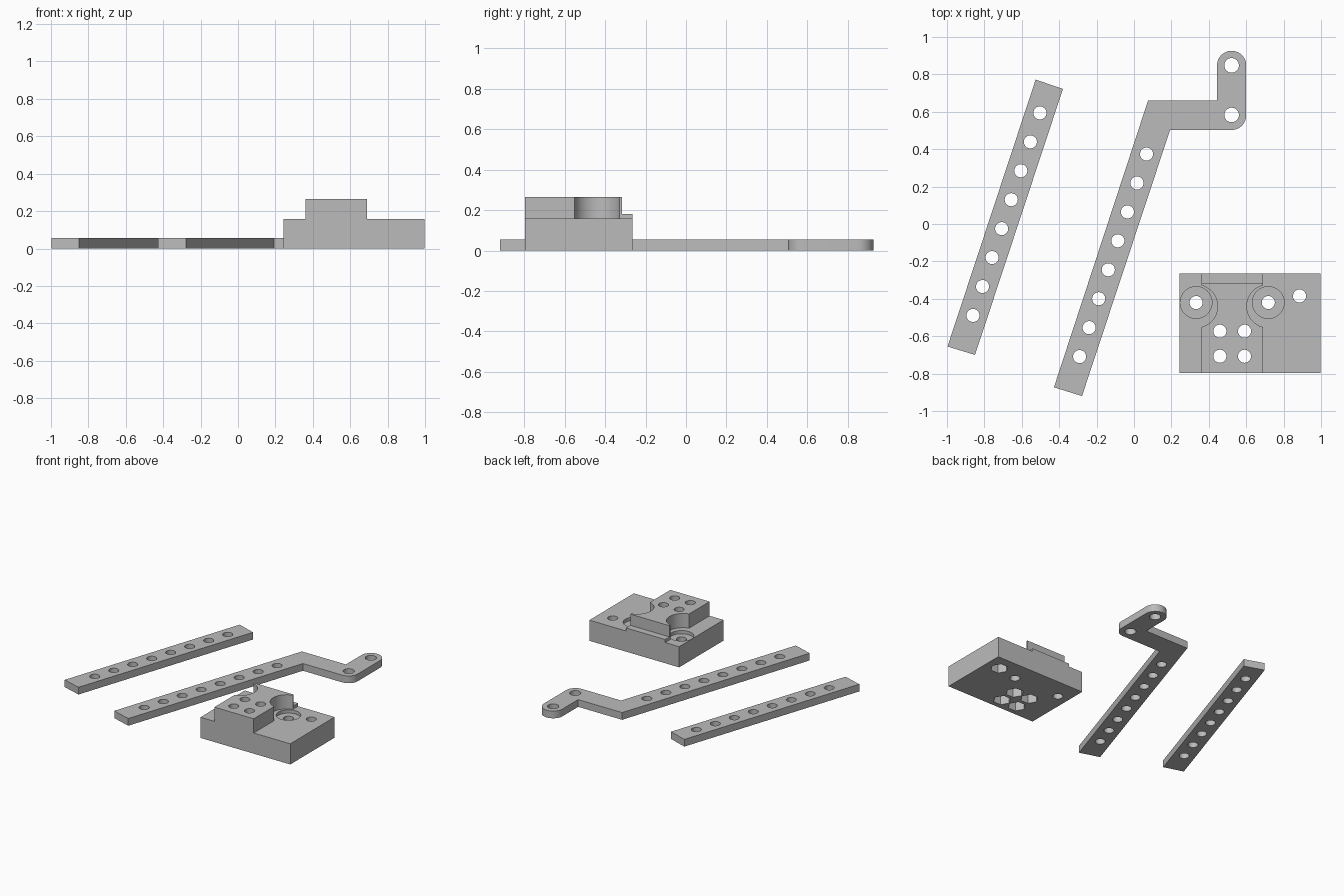
import bpy, bmesh, math
from mathutils import Vector

if "Cube" in bpy.data.objects:
    bpy.data.objects.remove(bpy.data.objects["Cube"])

grey = bpy.data.materials.new("plain grey")
grey.diffuse_color = (0.5, 0.5, 0.5, 1)
grey.use_nodes = True
grey.node_tree.nodes["Principled BSDF"].inputs["Base Color"].default_value = grey.diffuse_color


def prism(name, outline, z0, z1):
    """Extrude a counter-clockwise outline from z0 to z1."""
    bm = bmesh.new()
    face = bm.faces.new([bm.verts.new((x, y, z0)) for x, y in outline])
    top = bmesh.ops.extrude_face_region(bm, geom=[face])
    moved = [v for v in top["geom"] if isinstance(v, bmesh.types.BMVert)]
    bmesh.ops.translate(bm, vec=(0, 0, z1 - z0), verts=moved)
    bmesh.ops.recalc_face_normals(bm, faces=bm.faces)
    mesh = bpy.data.meshes.new(name)
    bm.to_mesh(mesh)
    bm.free()
    mesh.materials.append(grey)
    ob = bpy.data.objects.new(name, mesh)
    bpy.context.collection.objects.link(ob)
    return ob


def arc(x, y, r, a0, a1, n):
    angles = [math.radians(a0 + (a1 - a0) * i / n) for i in range(n + 1)]
    return [(x + r * math.cos(a), y + r * math.sin(a)) for a in angles]


def disc(x, y, r, z0, z1, n=32):
    return prism("cutter", arc(x, y, r, 0, 360, n)[:-1], z0, z1)


def box(x0, x1, y0, y1, z0, z1):
    return prism("cutter", [(x0, y0), (x1, y0), (x1, y1), (x0, y1)], z0, z1)


def cut(ob, cutters):
    bpy.context.view_layer.objects.active = ob
    for c in cutters:
        mod = ob.modifiers.new("cut", "BOOLEAN")
        mod.operation, mod.solver, mod.object = "DIFFERENCE", "EXACT", c
        bpy.ops.object.modifier_apply(modifier=mod.name)
        bpy.data.objects.remove(c)


def finish(ob):
    bpy.ops.object.select_all(action="DESELECT")
    ob.select_set(True)
    bpy.context.view_layer.objects.active = ob
    bpy.ops.object.shade_smooth_by_angle(angle=math.radians(30))


def hole_row(first, last, count=8):
    a, b = Vector(first), Vector(last)
    return [disc(*a.lerp(b, i / (count - 1)), 0.035, -0.1, 0.2) for i in range(count)]


THICK = 0.055

# Straight perforated bar
bar = prism("straight_bar", [(-0.997, -0.655), (-0.85, -0.70), (-0.38, 0.722), (-0.526, 0.772)], 0, THICK)
cut(bar, hole_row((-0.503, 0.594), (-0.861, -0.489)))
finish(bar)

# Cranked bar with rounded end tab
outline = [(-0.428, -0.873), (-0.278, -0.92), (0.193, 0.503)]
outline += arc(0.522, 0.581, 0.078, -90, 0, 12)
outline += arc(0.522, 0.848, 0.078, 0, 180, 24)
outline += [(0.444, 0.66), (0.075, 0.66)]
crank = prism("cranked_bar", outline, 0, THICK)
cut(crank, hole_row((0.067, 0.374), (-0.291, -0.709)))
cut(crank, [disc(0.522, y, 0.039, -0.1, 0.2) for y in (0.583, 0.848)])
finish(crank)

# Stepped mounting block: low shoulders, raised centre, low rear lip
BASE = 0.157
block = box(0.243, 0.997, -0.797, -0.265, 0, 0.265)
block.name = block.data.name = "mounting_block"
cut(block, [box(0.1, 0.36, -1, 0, BASE, 0.5),
            box(0.69, 1.2, -1, 0, BASE, 0.5),
            box(0.1, 1.2, -0.317, 0, 0.18, 0.5)])

# Curved side clearances, shallow counterbores and pivot holes
for x in (0.332, 0.718):
    cut(block, [disc(x, -0.44, 0.115, BASE, 0.5, 48),
                disc(x, -0.42, 0.085, BASE - 0.025, 0.5, 48),
                disc(x, -0.42, 0.035, -0.1, 0.5)])

# Bolt holes with hexagonal nut pockets underneath
bolts = [(x, y) for x in (0.459, 0.591) for y in (-0.573, -0.707)] + [(0.885, -0.385)]
for x, y in bolts:
    cut(block, [disc(x, y, 0.035, -0.1, 0.5), disc(x, y, 0.062, -0.1, 0.1, 6)])
finish(block)
